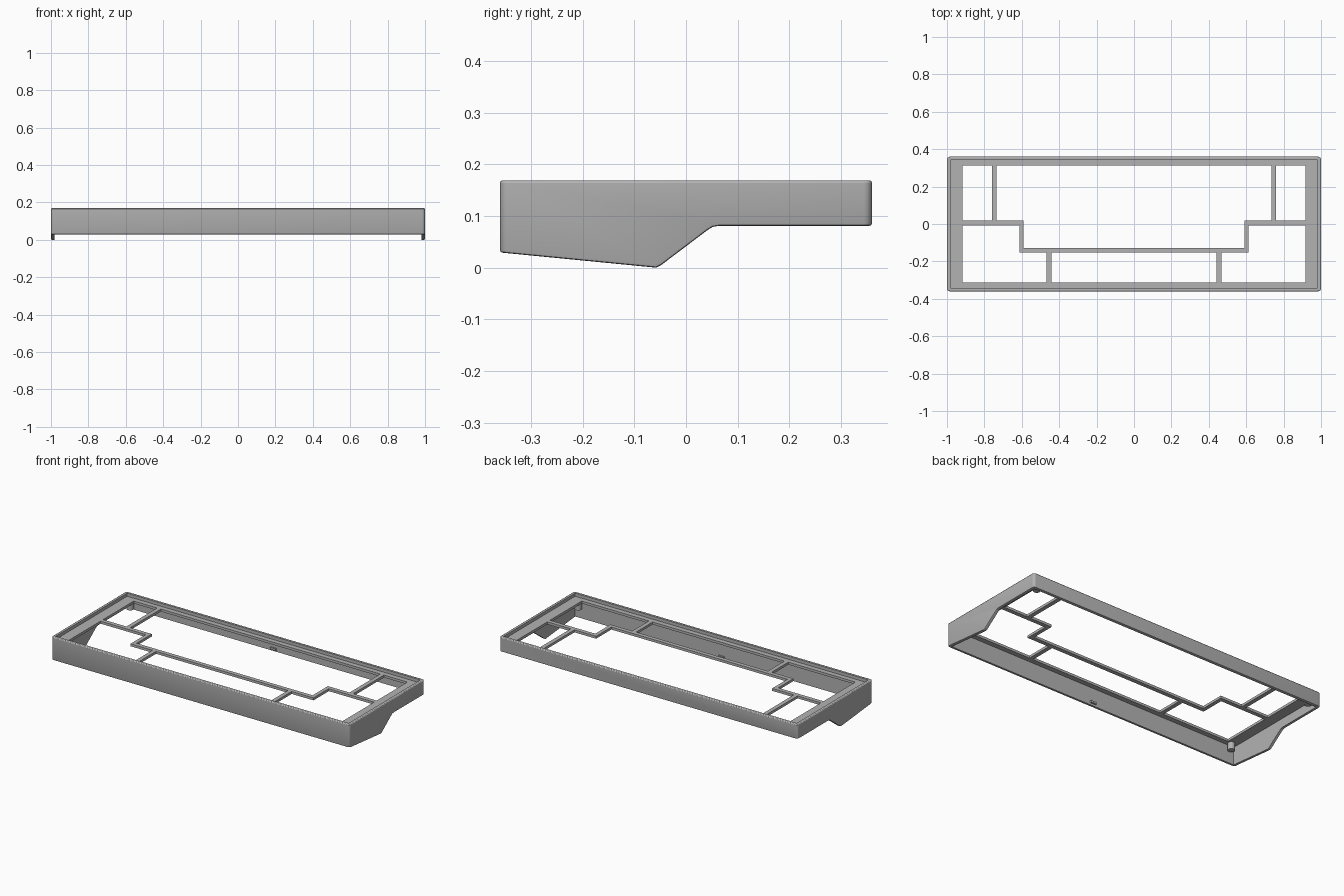
import bpy, bmesh
from mathutils import Matrix, Vector

if "Cube" in bpy.data.objects:
    bpy.data.objects.remove(bpy.data.objects["Cube"])

grey = bpy.data.materials.new("case grey")
grey.use_nodes = True
grey.diffuse_color = (0.45, 0.45, 0.45, 1)
grey.node_tree.nodes["Principled BSDF"].inputs["Base Color"].default_value = grey.diffuse_color


def finish(name, bm):
    bmesh.ops.recalc_face_normals(bm, faces=bm.faces)
    mesh = bpy.data.meshes.new(name)
    bm.to_mesh(mesh)
    bm.free()
    mesh.materials.append(grey)
    obj = bpy.data.objects.new(name, mesh)
    bpy.context.collection.objects.link(obj)
    return obj


def box(name, x, y, z, corner=0):
    """Box from three (low, high) ranges, with optional rounded upright corners."""
    bm = bmesh.new()
    lo, hi = (Vector(v) for v in zip(x, y, z))
    bmesh.ops.create_cube(bm, size=1, matrix=Matrix.LocRotScale((lo + hi) / 2, None, hi - lo))
    if corner:
        upright = [e for e in bm.edges
                   if abs(e.verts[0].co.z - e.verts[1].co.z) > 0.01]
        bmesh.ops.bevel(bm, geom=upright, offset=corner, segments=4,
                        profile=0.5, affect='EDGES')
    return finish(name, bm)


def cut(obj, cutter):
    cutter.hide_render = True
    cutter.hide_set(True)
    mod = obj.modifiers.new("cut", 'BOOLEAN')
    mod.operation = 'DIFFERENCE'
    mod.solver = 'EXACT'
    mod.object = cutter


W, D, TOP, WALL = 1.0, 0.36, 0.169, 0.018
PLATE = (0.135, 0.15)

# Outer wall: rounded slab, underside cut to the foot profile, then hollowed
case = box("case_wall", (-W, W), (-D, D), (-0.1, TOP), 0.016)
profile = [(-0.5, 0.043), (-0.068, 0.001), (-0.058, 0), (-0.048, 0.005),
           (0.042, 0.073), (0.052, 0.079), (0.064, 0.081), (0.5, 0.081),
           (0.5, -0.2), (-0.5, -0.2)]
bm = bmesh.new()
face = bm.faces.new([bm.verts.new((-1.2, y, z)) for y, z in profile])
side = bmesh.ops.extrude_face_region(bm, geom=[face])
bmesh.ops.translate(bm, vec=(2.4, 0, 0),
                    verts=[v for v in side["geom"] if isinstance(v, bmesh.types.BMVert)])
cut(case, finish("underside_cutter", bm))
bevel = case.modifiers.new("edge", 'BEVEL')
bevel.width = 0.005
bevel.segments = 2
bevel.limit_method = 'ANGLE'
bevel.angle_limit = 0.75
cut(case, box("cavity_cutter", (-W + WALL, W - WALL), (-D + WALL, D - WALL), (-0.3, 0.4)))

# Recessed ledge around the inside
LX, LY = 0.917, 0.312
ix, iy = W - WALL + 0.004, D - WALL + 0.004
for s, label in ((1, "left"), (-1, "right")):
    box("ledge_" + label, sorted((s * LX, s * ix)), (-iy, iy), PLATE)
for s, label in ((1, "back"), (-1, "front")):
    box("ledge_" + label, (-LX, LX), sorted((s * LY, s * iy)), PLATE)

# Dividing ribs: stepped centre line plus short cross ribs
box("rib_centre", (-0.613, 0.613), (-0.153, -0.128), PLATE)
for s, label in ((1, "left"), (-1, "right")):
    def rib(name, a, b, y):
        box(f"{name}_{label}", sorted((s * a, s * b)), y, PLATE)
    rib("rib_side", 0.59, LX, (-0.007, 0.018))
    rib("rib_step", 0.59, 0.613, (-0.128, -0.007))
    rib("rib_back", 0.735, 0.76, (0.018, LY))
    rib("rib_front", 0.442, 0.467, (-LY, -0.153))

# Screw posts under the ledge corners
for sx, lr in ((1, "left"), (-1, "right")):
    for sy, fb in ((1, "back"), (-1, "front")):
        bm = bmesh.new()
        bmesh.ops.create_cone(bm, cap_ends=True, segments=20, radius1=0.02, radius2=0.02,
                              depth=0.045,
                              matrix=Matrix.Translation((sx * 0.945, sy * 0.318, 0.115)))
        post = finish(f"post_{fb}_{lr}", bm)
        for p in post.data.polygons:
            p.use_smooth = abs(p.normal.z) < 0.5

# Small clips at the middle of the long walls
box("clip_front", (-0.018, 0.018), (-iy, -iy + 0.014), (0.04, 0.052))
box("clip_back", (-0.018, 0.018), (iy - 0.014, iy), (0.09, 0.102))

# Smooth the rounded corners, keeping edges sharp
bpy.ops.object.select_all(action='DESELECT')
case.select_set(True)
bpy.context.view_layer.objects.active = case
bpy.ops.object.shade_smooth_by_angle(angle=0.5)
